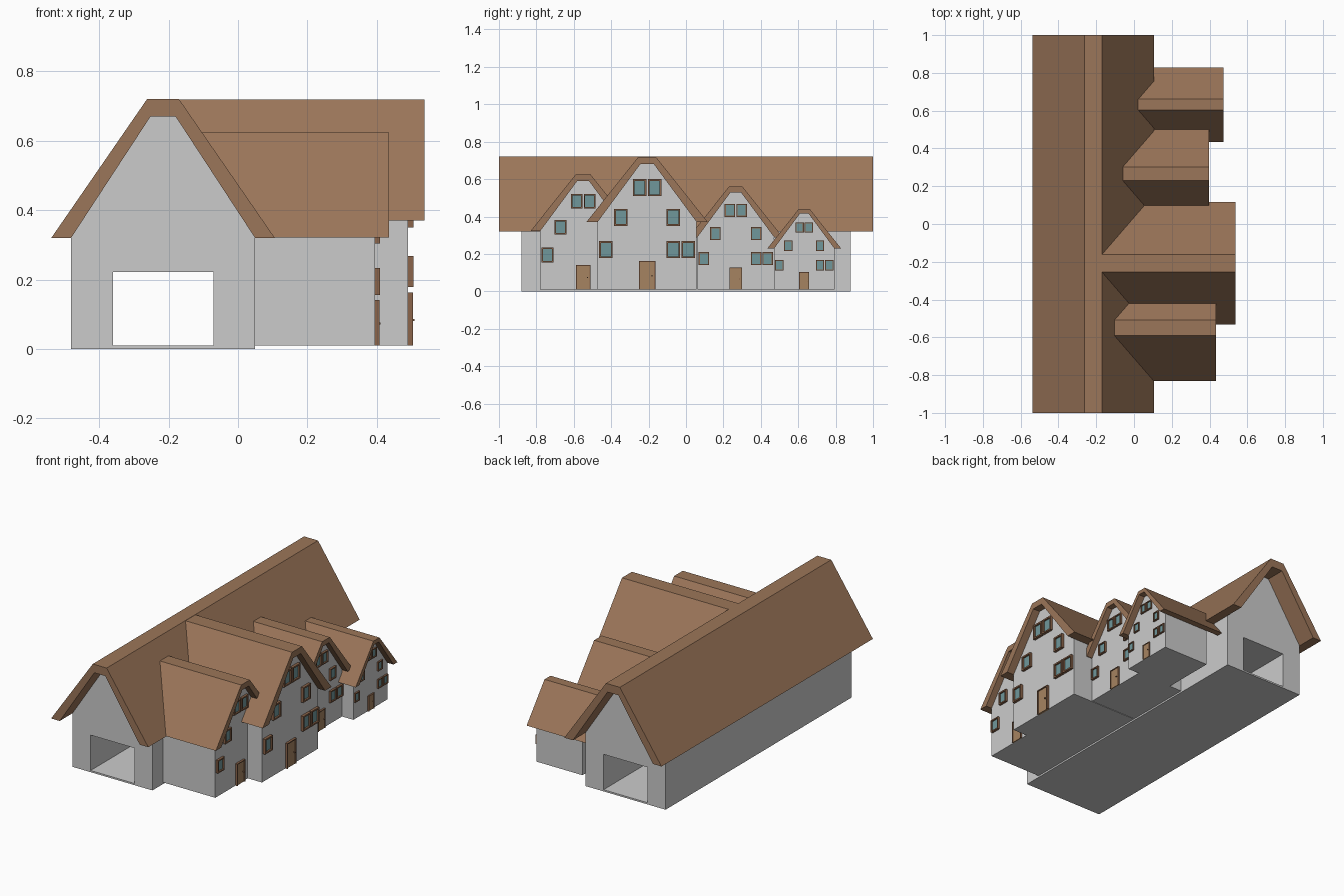
import bpy, bmesh
from mathutils import Vector

if "Cube" in bpy.data.objects:
    bpy.data.objects.remove(bpy.data.objects["Cube"])


def material(name, rgb):
    m = bpy.data.materials.new(name)
    m.diffuse_color = (*rgb, 1)
    m.use_nodes = True
    m.node_tree.nodes["Principled BSDF"].inputs["Base Color"].default_value = m.diffuse_color
    return m


ROOF = material("roof_tiles", (0.33, 0.18, 0.10))
FRAME = material("frame_wood", (0.26, 0.13, 0.07))
DOOR = material("door_wood", (0.38, 0.23, 0.12))
GLASS = material("glass", (0.16, 0.31, 0.33))


def finish(bm, name, mat=None):
    bmesh.ops.recalc_face_normals(bm, faces=bm.faces)
    me = bpy.data.meshes.new(name)
    bm.to_mesh(me)
    bm.free()
    ob = bpy.data.objects.new(name, me)
    bpy.context.collection.objects.link(ob)
    if mat:
        me.materials.append(mat)
    return ob


def prism(name, points, direction, mat=None):
    """Extrude a closed 3D outline along a direction."""
    bm = bmesh.new()
    f = bm.faces.new([bm.verts.new(p) for p in points])
    r = bmesh.ops.extrude_face_region(bm, geom=[f])
    bmesh.ops.translate(bm, vec=direction,
                        verts=[v for v in r["geom"] if isinstance(v, bmesh.types.BMVert)])
    return finish(bm, name, mat)


def add_box(bm, x0, x1, y0, y1, z0, z1):
    r = bmesh.ops.create_cube(bm, size=1)
    for v in r["verts"]:
        v.co = Vector((x1 if v.co.x > 0 else x0, y1 if v.co.y > 0 else y0,
                       z1 if v.co.z > 0 else z0))


def mirrored(half):
    """Right half of an outline, listed bottom to top, becomes a full outline."""
    return half + [(-a, b) for a, b in reversed(half)]


def roof_outline(outer, inner):
    return outer + [(-a, b) for a, b in reversed(outer)] + \
        [(-a, b) for a, b in inner] + list(reversed(inner))


# Main hall: gabled walls with a passage through the full length
CX = -0.216
walls = mirrored([(0.265, 0), (0.265, 0.32), (0.036, 0.67)])
hall = prism("hall_walls", [(CX + a, -0.88, b) for a, b in walls], (0, 1.76, 0))
bm = bmesh.new()
add_box(bm, -0.36, -0.07, -1.2, 1.2, 0.01, 0.222)
cutter = finish(bm, "passage_cutter")
cutter.hide_render = True
cutter.hide_viewport = True
cut = hall.modifiers.new("passage", "BOOLEAN")
cut.object = cutter
cut.operation = "DIFFERENCE"
cut.solver = "EXACT"

# Main roof shell with a flat ridge
shell = roof_outline([(0.322, 0.32), (0.046, 0.72)], [(0.265, 0.32), (0.036, 0.67)])
prism("hall_roof", [(CX + a, -1, b) for a, b in shell], (0, 2, 0), ROOF)

# One wing design, repeated at different scales
WING_WALL = mirrored([(0.265, 0), (0.265, 0.36), (0.036, 0.67)])
WING_ROOF = roof_outline([(0.325, 0.36), (0.047, 0.709)], [(0.265, 0.36), (0.036, 0.67)])
WINDOWS = [(-0.04, 0.545), (0.04, 0.545), (-0.14, 0.385), (0.14, 0.385),
           (-0.22, 0.213), (0.14, 0.213), (0.22, 0.213)]


def wing(label, cy, s, x_wall, x_roof):
    def pts(outline, x):
        return [(x, cy + a * s, 0.01 + b * s) for a, b in outline]

    prism(label + "_walls", pts(WING_WALL, x_wall), (-0.5 * s, 0, 0))
    prism(label + "_roof", pts(WING_ROOF, x_roof), (-0.75 * s, 0, 0), ROOF)
    frames, panes, door = bmesh.new(), bmesh.new(), bmesh.new()

    def box(bm, depth, y0, y1, z0, z1):
        add_box(bm, x_wall - 0.005, x_wall + depth * s,
                cy + y0 * s, cy + y1 * s, 0.01 + z0 * s, 0.01 + z1 * s)

    # Windows: four frame bars around a recessed pane
    w, h, t = 0.036, 0.045, 0.009
    for y, z in WINDOWS:
        for k in (-1, 1):
            e = sorted((k * w, k * (w - t)))
            box(frames, 0.016, y + e[0], y + e[1], z - h, z + h)
            e = sorted((k * h, k * (h - t)))
            box(frames, 0.016, y - w + t, y + w - t, z + e[0], z + e[1])
        box(panes, 0.006, y - w + t, y + w - t, z - h + t, z + h - t)

    # Door: panel, thin surround and handle
    box(door, 0.008, -0.038, 0.038, 0, 0.146)
    for y0, y1, z0 in ((-0.044, -0.038, 0), (0.038, 0.044, 0), (-0.038, 0.038, 0.146)):
        box(frames, 0.014, y0, y1, z0, 0.152)
    box(frames, 0.018, 0.024, 0.03, 0.07, 0.076)

    finish(frames, label + "_frames", FRAME)
    finish(panes, label + "_panes", GLASS)
    finish(door, label + "_door", DOOR)


wing("front_wing", -0.55, 0.866, 0.395, 0.435)
wing("large_wing", -0.208, 1.0, 0.49, 0.537)
wing("middle_wing", 0.266, 0.775, 0.36, 0.397)
wing("small_wing", 0.632, 0.608, 0.435, 0.475)
